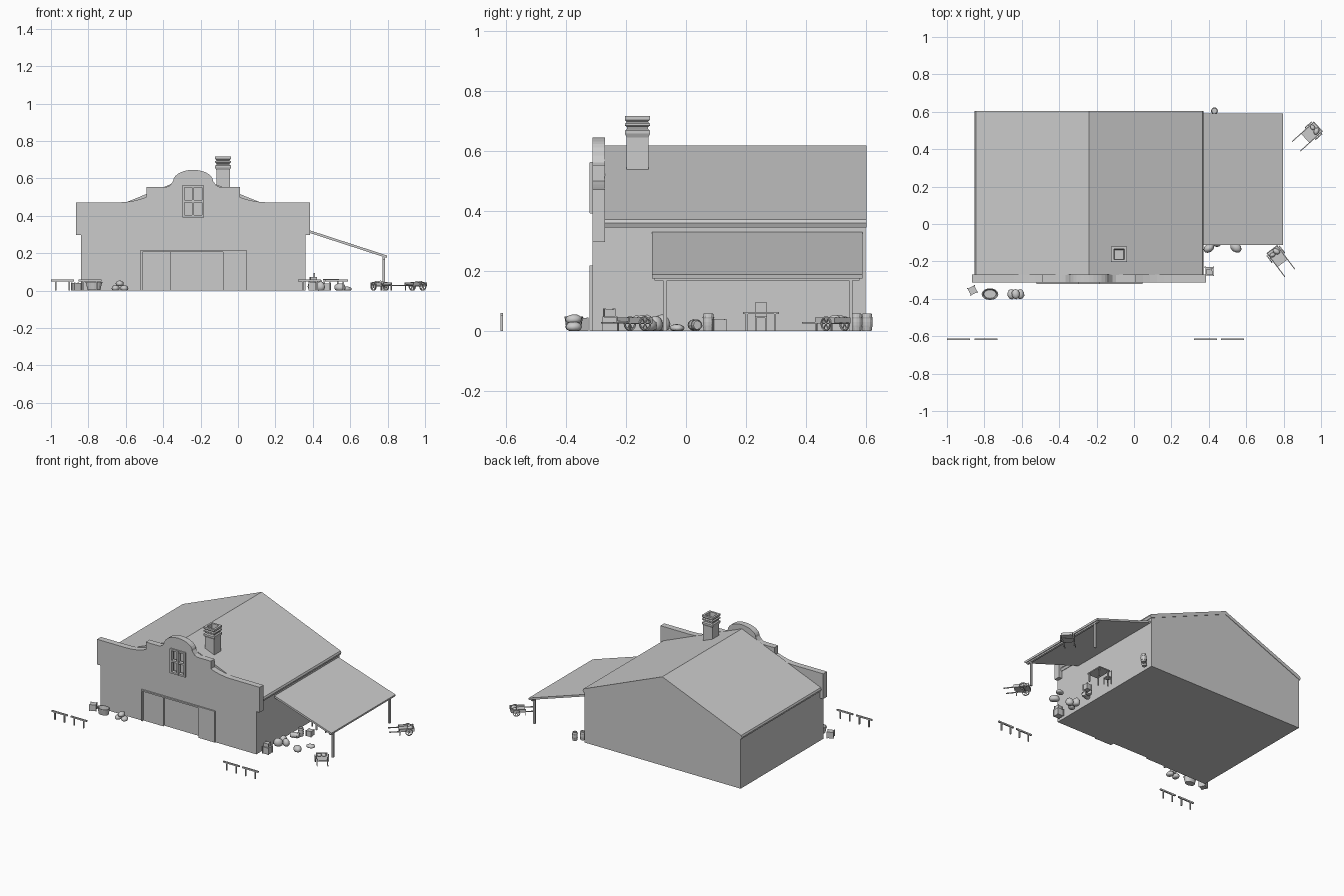
import bpy, bmesh, math, random
from mathutils import Matrix, Vector

if "Cube" in bpy.data.objects:
    bpy.data.objects.remove(bpy.data.objects["Cube"])
random.seed(4)
I = Matrix.Identity(4)


def place(x, y, deg=0, z=0):
    return Matrix.Translation((x, y, z)) @ Matrix.Rotation(math.radians(deg), 4, 'Z')


def add(name, bm, M=I, smooth=False):
    bmesh.ops.transform(bm, matrix=M, verts=bm.verts)
    bmesh.ops.recalc_face_normals(bm, faces=bm.faces)
    me = bpy.data.meshes.new(name)
    bm.to_mesh(me)
    bm.free()
    for p in me.polygons:
        p.use_smooth = smooth
    ob = bpy.data.objects.new(name, me)
    bpy.context.collection.objects.link(ob)
    return ob


def box(name, x0, x1, y0, y1, z0, z1, M=I):
    bm = bmesh.new()
    bmesh.ops.create_cube(bm, size=1)
    for v in bm.verts:
        v.co = Vector(((x0 + x1) / 2 + v.co.x * (x1 - x0),
                       (y0 + y1) / 2 + v.co.y * (y1 - y0),
                       (z0 + z1) / 2 + v.co.z * (z1 - z0)))
    return add(name, bm, M)


def prism(name, pts, y0, y1):
    # xz outline pushed along y
    bm = bmesh.new()
    f = bm.faces.new([bm.verts.new((x, y0, z)) for x, z in pts])
    r = bmesh.ops.extrude_face_region(bm, geom=[f])
    for v in r['geom']:
        if isinstance(v, bmesh.types.BMVert):
            v.co.y = y1
    return add(name, bm)


def lathe(name, prof, M=I, n=12, off=0):
    # (radius, z) profile spun round z, capped at both ends
    bm = bmesh.new()
    rings = [[bm.verts.new((r * math.cos(2 * math.pi * (i + off) / n),
                            r * math.sin(2 * math.pi * (i + off) / n), z)) for i in range(n)]
             for r, z in prof]
    for a, b in zip(rings, rings[1:]):
        for i in range(n):
            bm.faces.new((a[i], a[(i + 1) % n], b[(i + 1) % n], b[i]))
    bm.faces.new(rings[0])
    bm.faces.new(rings[-1])
    return add(name, bm, M)


def barrel(M, h=0.058, r=0.019):
    lathe("barrel", [(r * .82, 0), (r * .95, h * .25), (r, h * .5), (r * .95, h * .75),
                     (r * .82, h), (r * .7, h), (r * .7, h * .93)], M)
    for t in (.22, .7):
        lathe("barrel_hoop", [(r * .98, h * t), (r * 1.03, h * (t + .08))], M)


def lying(x, y, deg, r=0.019):
    return place(x, y, deg, r) @ Matrix.Rotation(math.pi / 2, 4, 'Y')


def sack(x, y, z, sx, sy, sz, deg=0, M=I):
    bm = bmesh.new()
    bmesh.ops.create_icosphere(bm, subdivisions=2, radius=1)
    for v in bm.verts:
        v.co = v.co * random.uniform(.94, 1.04)
        v.co = Vector((v.co.x * sx, v.co.y * sy, max(v.co.z, -.7) * sz + sz * .7))
    add("sack", bm, M @ place(x, y, deg, z), True)


def crate(x, y, z, s, h, deg=0, M=I):
    T = M @ place(x, y, deg, z)
    w, e = s / 2, s * .12
    box("crate", -w + e / 2, w - e / 2, -w + e / 2, w - e / 2, 0, h - e / 2, T)
    for a in (-1, 1):
        for b in (-1, 1):
            cx, cy = a * (w - e / 2), b * (w - e / 2)
            box("crate_corner", cx - e / 2, cx + e / 2, cy - e / 2, cy + e / 2, 0, h, T)


# main hall, closed gable body
C, Y0, Y1 = -0.24, -0.272, 0.60
prism("barn_body", [(C - .6, 0), (C + .6, 0), (C + .6, .35), (C, .605), (C - .6, .35)], Y0, Y1)
for s in (-1, 1):
    prism("roof_slope", [(C, .618), (C + s * .606, .372), (C + s * .612, .36),
                         (C + s * .606, .345), (C, .595)], Y0, Y1 + .003)

# stepped and arched front wall; the right half is mirrored to the left
half = [(.6, 0), (.6, .297), (.625, .297), (.625, .472), (.40, .472)]
half += [(.40 - .15 * t, .472 + .028 * t * t) for t in (.25, .5, .75, 1)]
half += [(.25, .553), (.145, .553), (.125, .562), (.107, .585)]
half += [(.107 * math.cos(a), .585 + .061 * math.sin(a))
         for a in [math.pi / 2 * k / 7 for k in range(1, 7)]]
FY = -0.312
outline = [(C + x, z) for x, z in half] + [(C, .646)] + [(C - x, z) for x, z in reversed(half)]
front = prism("front_wall", outline, FY, Y0 + .002)
for nm, x0, x1, z0, z1, d in (("window_cutter", -.295, -.185, .398, .56, .03),
                              ("door_cutter", -.512, .037, -.01, .21, .018)):
    c = box(nm, x0, x1, FY - .05, FY + d, z0, z1)
    c.hide_render = True
    c.hide_viewport = False
    c.display_type = 'WIRE'
    m = front.modifiers.new(nm, 'BOOLEAN')
    m.operation, m.solver, m.object = 'DIFFERENCE', 'EXACT', c

# window frame and bars
for x in (-.293, -.24, -.187):
    box("window_post", x - .006, x + .006, FY - .01, FY + .015, .393, .562)
for z in (.398, .478, .557):
    box("window_rail", -.297, -.183, FY - .009, FY + .015, z - .006, z + .006)

# big door frame and sliding leaves
for x in (-.516, .041):
    box("door_post", x - .005, x + .005, FY - .01, FY + .015, 0, .218)
box("door_lintel", -.521, .046, FY - .01, FY + .015, .208, .218)
box("door_leaf_right", -.08, .037, FY - .007, FY + .018, 0, .207)
box("door_leaf_left", -.512, -.36, FY + .006, FY + .018, 0, .208)

# square chimney with stepped crown and open top
q = math.sqrt(2)
lathe("chimney", [(r * q, z) for r, z in (
    (.036, .52), (.036, .645), (.042, .658), (.042, .668), (.035, .674), (.035, .68),
    (.042, .685), (.042, .692), (.035, .697), (.042, .704), (.042, .717), (.028, .717),
    (.024, .66))], place(-.08, -.162), 4, .5)

# side awning with beam and posts
prism("awning_roof", [(.355, .332), (.797, .188), (.795, .175), (.355, .318)], -.113, .59)
box("awning_beam", .772, .786, -.105, .58, .168, .181)
for y in (-.07, .55):
    box("awning_post", .772, .785, y - .006, y + .006, 0, .178)

# hitching rails
for x in (-1, -.853, .32, .465):
    box("hitch_rail", x, x + .123, -.62, -.611, .05, .06)
    for p in (.025, .098):
        box("hitch_post", x + p - .004, x + p + .004, -.619, -.611, 0, .051)

# goods by the front left corner
crate(-.863, -.355, 0, .045, .045, 25)
lathe("tub", [(.8, .004), (1, .042), (1.04, .042), (1.04, .047), (.9, .047), (.75, .015)],
      place(-.77, -.375) @ Matrix.Diagonal((.043, .03, 1, 1)), 16)
for x, z in ((-.655, 0), (-.608, 0), (-.632, .025)):
    sack(x, -.375, z, .022, .028, .018, 5)

# goods by the front right corner and under the awning
crate(.403, -.253, 0, .05, .048)
crate(.403, -.256, .048, .036, .026, 8)
sack(.40, -.13, 0, .03, .022, .032, 30)
sack(.44, -.10, 0, .026, .022, .03, -30)
sack(.405, -.08, 0, .025, .028, .032)
sack(.545, -.125, 0, .034, .026, .024, -40)
sack(.58, -.03, 0, .03, .024, .013, 20)
barrel(lying(.39, .02, 20))
barrel(place(.43, .075))
crate(.475, .112, 0, .042, .04, 5)
barrel(place(.43, .605), .058, .018)
barrel(place(.395, .57), .058, .018)

# table and chair
box("table_top", .455, .54, .19, .31, .056, .063)
for x in (.462, .533):
    for y in (.203, .297):
        box("table_leg", x - .004, x + .004, y - .004, y + .004, 0, .057)
box("chair_seat", .405, .443, .23, .27, .042, .048)
box("chair_back", .405, .411, .23, .27, .048, .095)
for x in (.408, .44):
    for y in (.233, .267):
        box("chair_leg", x - .003, x + .003, y - .003, y + .003, 0, .043)


# handcarts, handles towards local +x
def cart(x, y, deg):
    M = place(x, y, deg)
    box("cart_bed", -.055, .04, -.035, .035, .027, .033, M)
    for s in (-1, 1):
        a, b = sorted((s * .031, s * .036))
        box("cart_side", -.055, .04, a, b, .03, .045, M)
        box("cart_handle", -.055, .105, a, b, .024, .03, M)
        box("cart_prop", .034, .039, a, b, 0, .027, M)
        W = M @ Matrix.Translation((-.02, s * .042, .024)) @ Matrix.Rotation(math.pi / 2, 4, 'X')
        bm = bmesh.new()
        n = 14
        secs = [[bm.verts.new((r * math.cos(2 * math.pi * i / n), r * math.sin(2 * math.pi * i / n), z))
                 for r, z in ((.024, -.003), (.024, .003), (.0195, .003), (.0195, -.003))]
                for i in range(n)]
        for i in range(n):
            p, r = secs[i], secs[(i + 1) % n]
            for k in range(4):
                bm.faces.new((p[k], p[(k + 1) % 4], r[(k + 1) % 4], r[k]))
        add("cart_wheel_rim", bm, W)
        for k in range(3):
            box("cart_spokes", -.021, .021, -.0015, .0015, -.0015, .0015,
                W @ Matrix.Rotation(math.pi * k / 3, 4, 'Z'))
    box("cart_axle", -.022, -.018, -.044, .044, .022, .026, M)
    box("cart_tailboard", -.055, -.05, -.035, .035, .03, .045, M)
    sack(-.03, .012, .033, .02, .014, .012, 20, M)
    sack(-.028, -.016, .033, .016, .012, .011, 80, M)


cart(.77, -.178, -53)
cart(.945, .485, 222)
